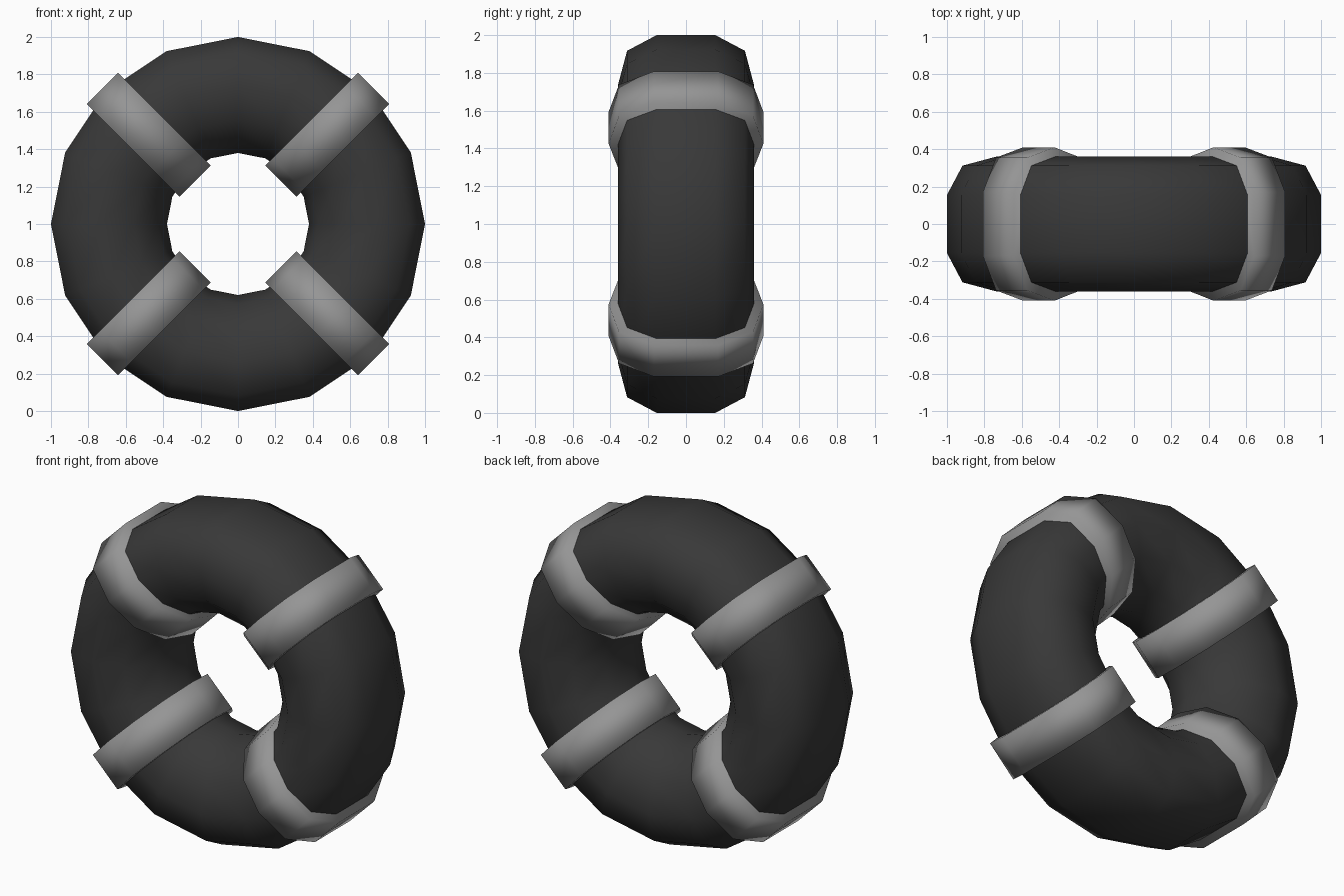
import bpy, bmesh
from math import pi, sin, cos, radians
from mathutils import Matrix

if "Cube" in bpy.data.objects:
    bpy.data.objects.remove(bpy.data.objects["Cube"])


def section(r_mid, r_in, r_out, tube, flat):
    # twelve-sided tube whose outermost point is flattened to r_out
    half = [(r_out, flat)]
    for deg in (60, 90, 120, 150):
        c = cos(radians(deg))
        r = r_mid + c * (tube if c > 0 else r_mid - r_in)
        half.append((r, tube * sin(radians(deg))))
    return half + [(r_in, 0)] + [(r, -y) for r, y in reversed(half)]


def bridge(bm, loops, closed):
    n = len(loops[0])
    for i in range(len(loops) if closed else len(loops) - 1):
        a, b = loops[i], loops[(i + 1) % len(loops)]
        for j in range(n):
            k = (j + 1) % n
            bm.faces.new((a[j], a[k], b[k], b[j]))


def finish(bm, name, mat):
    bmesh.ops.recalc_face_normals(bm, faces=bm.faces)
    for f in bm.faces:
        f.smooth = True
    me = bpy.data.meshes.new(name)
    bm.to_mesh(me)
    bm.free()
    me.materials.append(mat)
    ob = bpy.data.objects.new(name, me)
    bpy.context.collection.objects.link(ob)
    ob.location.z = 1


def colour(name, v):
    mat = bpy.data.materials.new(name)
    mat.diffuse_color = (v, v, v, 1)
    mat.use_nodes = True
    mat.node_tree.nodes["Principled BSDF"].inputs["Base Color"].default_value = mat.diffuse_color
    return mat


dark, grey = colour("dark", 0.04), colour("band_grey", 0.3)

# floating ring: section swept round in 16 steps
bm = bmesh.new()
loops = []
for i in range(16):
    a = 2 * pi * i / 16
    loops.append([bm.verts.new((r * cos(a), y, r * sin(a)))
                  for r, y in section(0.737, 0.38, 1.0, 0.36, 0.155)])
bridge(bm, loops, True)
finish(bm, "float_ring", dark)

# four bands wrapped round the ring on the diagonals
for i in range(4):
    bm = bmesh.new()
    loops = [[bm.verts.new((r, y, t))
              for r, y in section(0.72, 0.325, 1.025, 0.41, 0.17)]
             for t in (-0.118, 0.118)]
    bridge(bm, loops, False)
    for loop in loops:
        bm.faces.new(loop)
    bm.transform(Matrix.Rotation(-radians(45 + 90 * i), 4, 'Y'))
    finish(bm, f"band_{i + 1}", grey)
